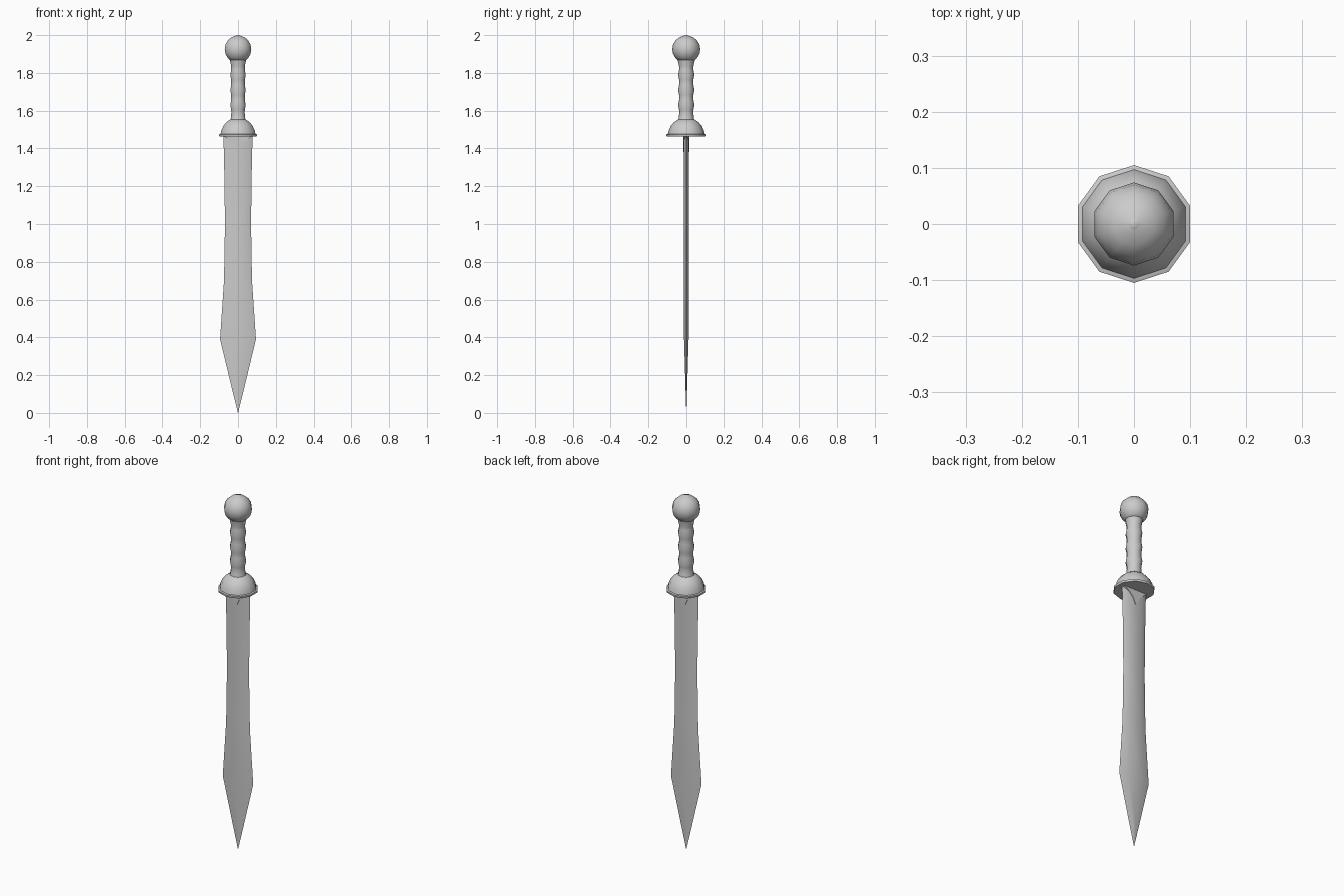
import bpy, bmesh, math

if "Cube" in bpy.data.objects:
    bpy.data.objects.remove(bpy.data.objects["Cube"])

SIDES = 10


def finish(name, bm, angle):
    bmesh.ops.remove_doubles(bm, verts=bm.verts, dist=1e-5)
    bmesh.ops.recalc_face_normals(bm, faces=bm.faces)
    mesh = bpy.data.meshes.new(name)
    bm.to_mesh(mesh)
    bm.free()
    ob = bpy.data.objects.new(name, mesh)
    bpy.context.collection.objects.link(ob)
    bpy.ops.object.select_all(action='DESELECT')
    ob.select_set(True)
    bpy.context.view_layer.objects.active = ob
    bpy.ops.object.shade_smooth_by_angle(angle=math.radians(angle))
    return ob


def loft(name, rings, angle):
    """Join equal-sized rings of points into a closed skin."""
    bm = bmesh.new()
    loops = [[bm.verts.new(p) for p in ring] for ring in rings]
    n = len(rings[0])
    for a, b in zip(loops, loops[1:]):
        for i in range(n):
            j = (i + 1) % n
            bm.faces.new((a[i], a[j], b[j], b[i]))
    bm.faces.new(loops[0][::-1])
    bm.faces.new(loops[-1])
    return finish(name, bm, angle)


def lathe(name, profile, angle=48):
    turn = [math.pi / 2 + i * math.tau / SIDES for i in range(SIDES)]
    return loft(name, [[(r * math.cos(t), r * math.sin(t), z) for t in turn]
                       for r, z in profile], angle)


# Pommel ball with a small peened cap
ball = [(0.074 * math.sin(a), 1.925 - 0.073 * math.cos(a))
        for a in (math.radians(d) for d in range(30, 171, 20))]
lathe("pommel", ball + [(0.009, 1.998)])
lathe("pommel_cap", [(0.010, 1.985), (0.010, 1.998), (0.006, 2.0)])

# Grip with three finger ridges
grip = [(0.048, 1.535), (0.040, 1.56), (0.037, 1.59)]
for z in (1.63, 1.71, 1.79):
    grip += [(0.038, z - 0.025), (0.043, z), (0.038, z + 0.025)]
grip += [(0.038, 1.835), (0.046, 1.872)]
lathe("grip", grip)

# Domed guard and its rim plate
lathe("guard_dome", [(0.098, 1.472), (0.093, 1.495), (0.081, 1.52),
                     (0.064, 1.54), (0.040, 1.555)])
lathe("guard_rim", [(0.103, 1.463), (0.105, 1.467), (0.105, 1.474), (0.097, 1.477)], 40)

# Leaf-shaped blade: z, half width, ridge half width, half thickness
stations = [(1.47, 0.077, 0.045, 0.0125), (1.25, 0.072, 0.042, 0.0125),
            (1.00, 0.069, 0.040, 0.0125), (0.70, 0.074, 0.042, 0.0125),
            (0.39, 0.095, 0.045, 0.0120), (0.12, 0.030, 0.006, 0.004),
            (0.0, 0.0005, 0.0002, 0.0003)]
loft("blade", [[(-w, 0, z), (-m, -t, z), (m, -t, z), (w, 0, z), (m, t, z), (-m, t, z)]
               for z, w, m, t in stations], 40)

# Pointed collar under the guard, on both faces of the blade
outline = [(-0.076, 1.466), (-0.045, 1.444), (-0.020, 1.420), (0, 1.380),
           (0.020, 1.420), (0.045, 1.444), (0.076, 1.466)]
loft("blade_collar", [[(x, y, z) for x, z in outline] for y in (-0.015, 0.015)], 30)
